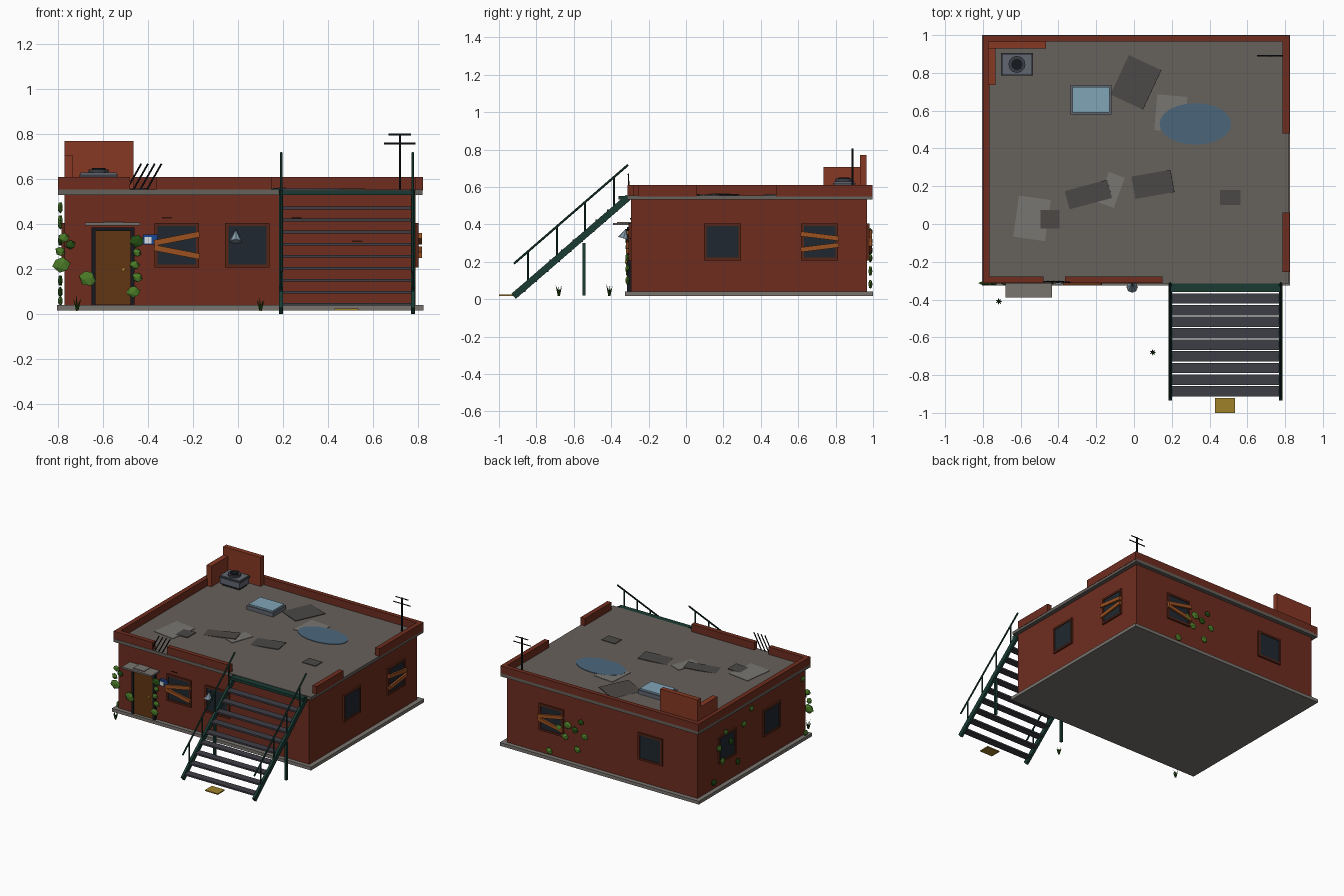
import bpy, math, random
from mathutils import Vector, Matrix

if "Cube" in bpy.data.objects:
    bpy.data.objects.remove(bpy.data.objects["Cube"])

random.seed(4)
MATS = {}
COLORS = dict(brick=(.43, .19, .14), brick_light=(.52, .23, .16), concrete=(.47, .45, .43), roof=(.40, .38, .36),
              tar=(.30, .29, .28), patch=(.47, .46, .44), glass=(.14, .17, .20), frame=(.34, .16, .11),
              board=(.60, .32, .15), door=(.38, .22, .10), dark=(.11, .12, .14), steel=(.25, .25, .28),
              green=(.12, .24, .21), leaf=(.30, .48, .17), leaf_dark=(.16, .31, .10), water=(.30, .40, .48),
              sky=(.50, .64, .71), metal=(.38, .40, .44), lamp=(.52, .60, .66), mat=(.62, .50, .18),
              blue=(.12, .28, .58), white=(.85, .87, .88), knob=(.75, .58, .2), crack=(.2, .09, .06))


def mat(key):
    if key not in MATS:
        m = bpy.data.materials.new(key)
        m.diffuse_color = (*[c ** 2.2 for c in COLORS[key]], 1)
        m.use_nodes = True
        m.node_tree.nodes["Principled BSDF"].inputs["Base Color"].default_value = m.diffuse_color
        MATS[key] = m
    return MATS[key]


def finish(name, key):
    o = bpy.context.object
    o.name = name
    o.data.materials.append(mat(key))
    return o


def box(name, c, size, key, rot=(0, 0, 0)):
    bpy.ops.mesh.primitive_cube_add(size=1, location=c, rotation=rot)
    bpy.context.object.scale = size
    return finish(name, key)


def span(name, x, y, z, key):
    return box(name, [(a + b) / 2 for a, b in (x, y, z)], [b - a for a, b in (x, y, z)], key)


def rod(name, a, b, r, key, r2=None, n=6):
    a, b = Vector(a), Vector(b)
    bpy.ops.mesh.primitive_cone_add(vertices=n, radius1=r, radius2=r if r2 is None else r2,
                                    depth=(b - a).length, location=(a + b) / 2,
                                    rotation=(b - a).to_track_quat('Z', 'Y').to_euler())
    return finish(name, key)


# wall frames: u runs right as seen from outside, d is distance out of the wall
SIDES = dict(front=((0, -.295, 0), 0), right=((.79, 0, 0), 90), back=((0, .968, 0), 180), left=((-.772, 0, 0), 270))


def on_wall(side, u, z, d):
    o, a = SIDES[side]
    return Vector(o) + Matrix.Rotation(math.radians(a), 3, 'Z') @ Vector((u, -d, z))


def wall_box(name, side, u, z, d, size, key, tilt=0):
    return box(name, on_wall(side, u, z, d), size, key, (0, math.radians(tilt), math.radians(SIDES[side][1])))


def window(side, u, boards=0, z=.307):
    n = side + "_window_"
    wall_box(n + "glass", side, u, z, .002, (.175, .01, .175), "glass")
    for s in (-1, 1):
        wall_box(n + "jamb", side, u + s * .092, z, .004, (.014, .018, .198), "frame")
        wall_box(n + "rail", side, u, z + s * .092, .004, (.17, .018, .014), "frame")
        if boards:
            wall_box(n + "board", side, u, z + s * .03, .02, (.205, .014, .026), "board", -s * boards)


def leaf(side, u, z, r, d=.018):
    bpy.ops.mesh.primitive_ico_sphere_add(subdivisions=1, radius=1, location=on_wall(side, u, z, d),
                                          rotation=(0, random.uniform(0, 1), math.radians(SIDES[side][1])))
    bpy.context.object.scale = (r, .012, r * .85)
    finish(side + "_vine_leaf", random.choice(("leaf", "leaf", "leaf_dark")))


# building shell
span("base_slab", (-.805, .825), (-.325, 1), (.018, .042), "concrete")
span("brick_walls", (-.772, .79), (-.295, .968), (.04, .54), "brick")
span("roof_slab", (-.80, .82), (-.315, .998), (.532, .555), "roof")

# broken parapet and remaining upper walls
for x, y in [((-.80, -.765), (-.28, .998)), ((-.765, .79), (.966, .998)), ((.787, .822), (.48, .998)),
             ((.787, .822), (-.255, .06)), ((-.80, -.48), (-.312, -.278)), ((-.365, .15), (-.312, -.278))]:
    span("parapet", x, y, (.55, .61), "brick")
span("ruined_back_wall", (-.772, -.465), (.93, .966), (.55, .77), "brick_light")
span("ruined_side_wall", (-.772, -.733), (.735, .93), (.55, .707), "brick_light")
for i in range(4):
    x = -.475 + i * .03
    rod("bent_rebar", (x - .02, -.305, .555), (x + .045, -.308, .67), .004, "dark")

# windows
window("front", -.272, 11)
window("front", .042)
window("right", .195)
window("right", .715, -7)
window("back", -.42, 11)
window("back", .39)
window("left", -.63)
window("left", -.11)

# front door with frame, canopy, plaque and lamp
wall_box("door", "front", -.556, .21, .004, (.16, .02, .33), "door")
for u in (-.643, -.469):
    wall_box("door_jamb", "front", u, .212, .006, (.018, .03, .34), "dark")
wall_box("door_lintel", "front", -.556, .378, .006, (.19, .03, .016), "dark")
rod("door_knob", on_wall("front", -.51, .2, .01), on_wall("front", -.51, .2, .03), .008, "knob", n=8)
span("door_canopy", (-.68, -.435), (-.39, -.295), (.396, .408), "concrete")
span("canopy_ridge", (-.60, -.51), (-.37, -.295), (.406, .413), "concrete")
wall_box("blue_plaque", "front", -.39, .333, .01, (.065, .02, .045), "blue")
wall_box("plaque_panel", "front", -.4, .33, .022, (.03, .006, .028), "white")
rod("lamp_shade", (-.01, -.335, .325), (-.01, -.32, .378), .03, "lamp", 0, 8)
rod("lamp_arm", (-.01, -.29, .37), (-.01, -.325, .37), .005, "dark")
for u, z in ((-.315, .43), (.26, .43), (.53, .325)):
    wall_box("wall_chip", "front", u, z, .001, (.045, .006, .006), "crack")

# outdoor stair: treads, stringers, handrails and legs
for i in range(9):
    box("stair_tread", (.485, -.885 + i * .0613, .045 + i * .0535), (.57, .055, .012), "steel")
span("stair_landing", (.185, .785), (-.36, -.305), (.532, .552), "green")
slope = math.atan2(.535, .62)
for x in (.192, .777):
    box("stair_stringer", (x, -.615, .28), (.018, .81, .036), "green", (slope, 0, 0))
    rod("stair_handrail", (x, -.92, .19), (x, -.31, .718), .006, "green")
    for y in (-.845, -.69, -.54, -.385):
        z = .19 + (y + .92) * .866
        rod("rail_post", (x, y, z - .16), (x, y, z), .005, "green")
    span("stair_leg", (x - .008, x + .008), (-.553, -.537), (.02, .3), "green")
span("door_mat", (.43, .535), (-1, -.92), (.018, .026), "mat")

# cooling unit
span("cooling_unit", (-.70, -.54), (.79, .90), (.57, .63), "metal")
span("cooling_unit_base", (-.69, -.55), (.80, .89), (.553, .572), "dark")
span("cooling_unit_lid", (-.705, -.535), (.785, .905), (.612, .622), "steel")
rod("fan_ring", (-.62, .845, .625), (-.62, .845, .645), .045, "steel", n=12)
rod("fan_hub", (-.62, .845, .64), (-.62, .845, .65), .03, "dark", n=12)

# skylight
span("skylight_curb", (-.335, -.12), (.58, .735), (.55, .583), "metal")
span("skylight_glass", (-.325, -.13), (.59, .725), (.58, .594), "sky")

# puddle
bpy.ops.mesh.primitive_cylinder_add(vertices=24, radius=1, depth=1, location=(.325, .53, .556))
bpy.context.object.scale = (.19, .11, .006)
finish("roof_puddle", "water")

# roof patches: flat repairs and slightly lifted tar sheets
for x, y, w, h, a in [(-.54, .03, .17, .22, -8), (-.12, .18, .09, .17, -20), (.195, .585, .16, .19, -5)]:
    box("roof_patch", (x, y, .556), (w, h, .005), "patch", (0, 0, math.radians(a)))
for x, y, w, h, a in [(-.47, .025, .15, .10, 0), (-.245, .155, .24, .10, 15), (.10, .21, .21, .12, 10),
                      (.01, .75, .19, .23, -25), (.51, .14, .11, .08, 0)]:
    box("tar_sheet", (x, y, .557), (w, h, .005), "tar", (0, -.04 if w > .12 else 0, math.radians(a)))

# antenna
rod("antenna_mast", (.72, .89, .55), (.72, .89, .805), .006, "dark")
for z, w in ((.80, .05), (.76, .07)):
    rod("antenna_bar", (.72 - w, .89, z), (.72 + w, .89, z), .004, "dark")

# climbing plants
for u, z, r in [(-.785, .22, .042), (-.668, .16, .042), (-.775, .34, .027), (-.745, .31, .025), (-.79, .28, .025),
                (-.45, .325, .035), (-.46, .22, .024), (-.448, .165, .026), (-.465, .10, .032), (-.45, .275, .022)]:
    leaf("front", u, z, r)
for u, z, r in [(-.20, .15, .03), (-.28, .31, .035), (-.22, .29, .03), (-.35, .27, .03), (-.17, .36, .025),
                (-.30, .22, .03), (-.43, .08, .03), (-.14, .26, .03)]:
    leaf("back", u, z, r)
for u, z, r in [(-.80, .10, .03), (-.70, .22, .03), (-.60, .33, .03), (-.66, .42, .026), (-.52, .15, .028),
                (-.45, .40, .028), (-.36, .48, .025), (-.74, .33, .03), (.27, .06, .026), (.24, .47, .025)]:
    leaf("left", u, z, r)

# grass tufts
for x, y in ((-.715, -.41), (.10, -.68)):
    for i in range(7):
        a = i * 2 * math.pi / 7
        rod("grass_blade", (x, y, .018), (x + .018 * math.cos(a), y + .018 * math.sin(a), random.uniform(.055, .085)),
            .006, "leaf_dark", 0, 4)
